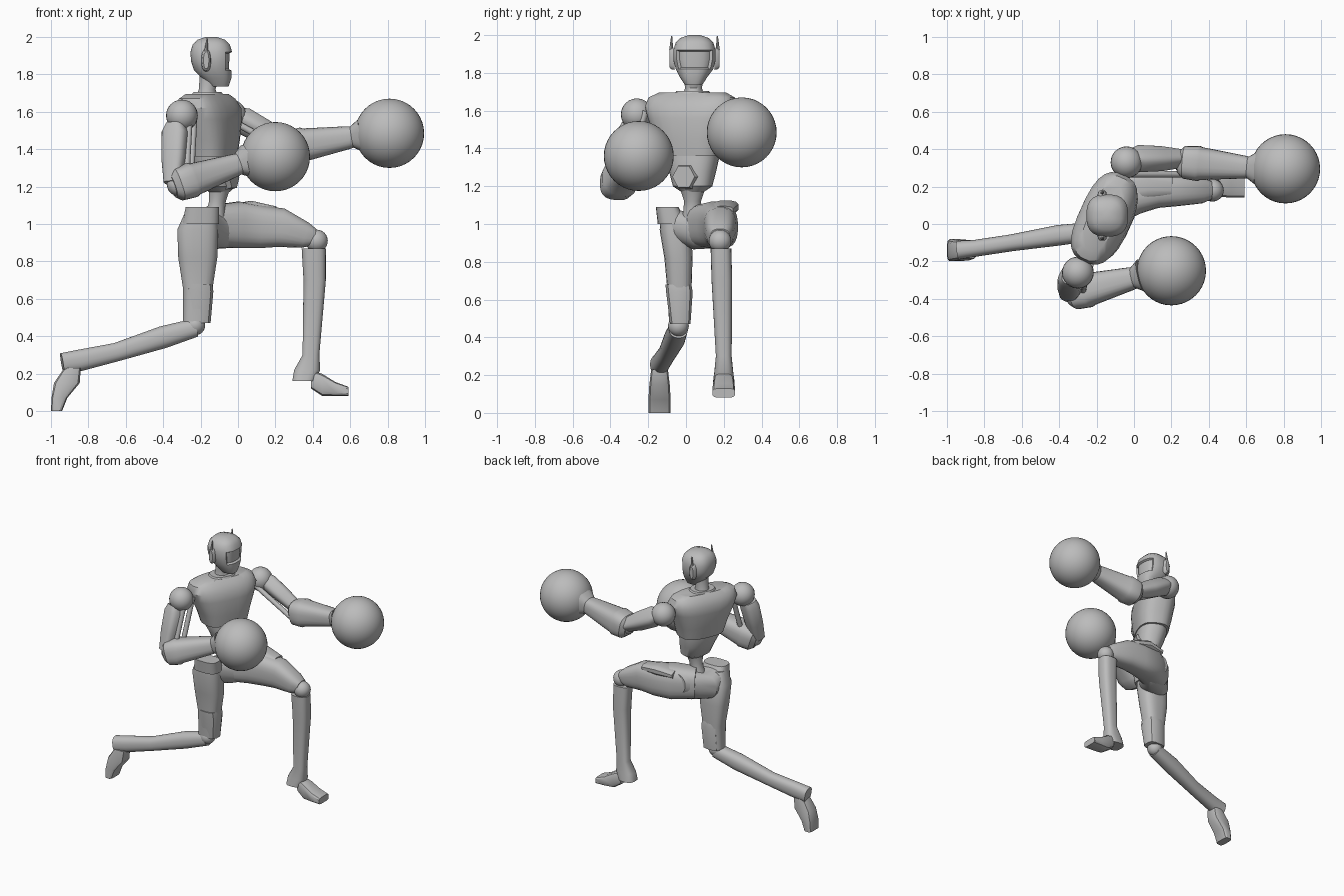
import bpy
import bmesh
import math
from mathutils import Vector

cube = bpy.data.objects.get("Cube")
if cube:
    bpy.data.objects.remove(cube, do_unlink=True)

# One grey for the whole figure
GREY = (.5, .5, .5, 1)
grey = bpy.data.materials.new("plain grey")
grey.use_nodes = True
grey.diffuse_color = GREY
grey.node_tree.nodes["Principled BSDF"].inputs["Base Color"].default_value = GREY

AXIS_X, AXIS_Y, AXIS_Z = Vector((1, 0, 0)), Vector((0, 1, 0)), Vector((0, 0, 1))
SHOULDER_LINE = Vector((.41, .91, 0))     # the torso is twisted
FORWARD = Vector((.91, -.41, 0))


def finish(name, bm, sharp=35):
    """Turn a bmesh into a shaded object."""
    bmesh.ops.recalc_face_normals(bm, faces=bm.faces[:])
    mesh = bpy.data.meshes.new(name)
    bm.to_mesh(mesh)
    bm.free()
    mesh.materials.append(grey)
    obj = bpy.data.objects.new(name, mesh)
    bpy.context.collection.objects.link(obj)
    bpy.ops.object.select_all(action="DESELECT")
    obj.select_set(True)
    bpy.context.view_layer.objects.active = obj
    bpy.ops.object.shade_smooth_by_angle(angle=math.radians(sharp))
    return obj


def loft_mesh(rings, wide=AXIS_Y, axis=None, sides=24, power=2.4):
    """Skin rings (x, y, z, half width along wide, half depth)."""
    bm = bmesh.new()
    centres = [Vector(ring[:3]) for ring in rings]
    loops = []
    for i, ring in enumerate(rings):
        along = axis or centres[min(i + 1, len(rings) - 1)] - centres[max(i - 1, 0)]
        along = along.normalized()
        u = (wide - along * along.dot(wide)).normalized()
        v = along.cross(u)
        loop = []
        for k in range(sides):
            angle = math.tau * (k + .5) / sides
            c, s = math.cos(angle), math.sin(angle)
            c = math.copysign(abs(c) ** (2 / power), c)
            s = math.copysign(abs(s) ** (2 / power), s)
            loop.append(bm.verts.new(centres[i] + u * c * ring[3] + v * s * ring[4]))
        loops.append(loop)
    for low, high in zip(loops, loops[1:]):
        for k in range(sides):
            n = (k + 1) % sides
            bm.faces.new((low[k], low[n], high[n], high[k]))
    bm.faces.new(loops[0])
    bm.faces.new(loops[-1])
    bmesh.ops.recalc_face_normals(bm, faces=bm.faces[:])
    return bm


def loft(name, rings, **options):
    return finish(name, loft_mesh(rings, **options))


def ball(name, centre, radius, segments=24):
    bm = bmesh.new()
    bmesh.ops.create_uvsphere(bm, u_segments=segments, v_segments=segments // 2, radius=radius)
    bmesh.ops.translate(bm, verts=bm.verts[:], vec=centre)
    return finish(name, bm, 60)


def rod(name, start, end, radius, tip=None, sides=12):
    tip = radius if tip is None else tip
    return loft(name, [(*start, radius, radius), (*end, tip, tip)],
                wide=FORWARD, sides=sides, power=2)


# Head with a sunken visor
head = loft_mesh([
    (-.10, .04, 1.735, .045, .05), (-.115, .04, 1.78, .075, .08),
    (-.135, .045, 1.82, .10, .10), (-.142, .045, 1.87, .113, .11),
    (-.143, .045, 1.92, .113, .112), (-.143, .045, 1.96, .10, .10),
    (-.143, .045, 1.985, .075, .075), (-.143, .045, 2, .03, .03)],
    axis=AXIS_Z, power=2.6)
visor = [f for f in head.faces if f.normal.x > .5 and 1.82 < f.calc_center_median().z < 1.93]
bmesh.ops.inset_region(head, faces=visor, thickness=.008, depth=-.014)
finish("head", head)
loft("neck", [(-.165, .04, 1.66, .065, .065), (-.165, .04, 1.72, .045, .045),
              (-.15, .04, 1.79, .055, .055)], axis=AXIS_Z, power=2)

# Ear pods and their spikes
for label, side in (("near", -1), ("far", 1)):
    y = .045 + side * .105
    loft("ear_pod_" + label, [(-.17, y, 1.875, .026, .06),
                              (-.17, y + side * .02, 1.875, .022, .055),
                              (-.17, y + side * .028, 1.875, .014, .045)],
         wide=AXIS_X, axis=AXIS_Y)
    rod("ear_spike_" + label, (-.17, y + side * .018, 1.92), (-.165, y + side * .016, 1.995), .011, .003, 8)

# Torso
loft("chest", [
    (-.14, .03, 1.36, .165, .115), (-.145, .03, 1.45, .19, .13),
    (-.155, .03, 1.56, .235, .14), (-.16, .03, 1.62, .255, .135),
    (-.165, .03, 1.67, .24, .105), (-.165, .035, 1.695, .19, .075)],
    wide=SHOULDER_LINE, axis=AXIS_Z, power=2.8)
loft("collar", [(-.163, .035, 1.67, .11, .09), (-.163, .035, 1.705, .085, .07)],
     wide=SHOULDER_LINE, axis=AXIS_Z)
loft("abdomen", [
    (-.10, .035, 1.17, .06, .05), (-.105, .035, 1.20, .105, .08),
    (-.12, .035, 1.28, .125, .10), (-.135, .03, 1.34, .145, .107),
    (-.14, .03, 1.40, .15, .107)], wide=SHOULDER_LINE, axis=AXIS_Z)
belly = Vector((-.115, .03, 1.25))
loft("belly_plate", [(*(belly + FORWARD * .07), .075, .075),
                     (*(belly + FORWARD * .105), .065, .065)],
     wide=AXIS_Z, sides=6, power=2)
loft("waist", [(-.13, .035, .98, .07, .07), (-.12, .035, 1.07, .05, .05),
               (-.11, .035, 1.12, .045, .045), (-.10, .035, 1.18, .065, .055)],
     axis=AXIS_Z, power=2)

# Hips
loft("pelvis", [(-.20, -.13, 1.04, .06, .045), (-.20, -.06, .99, .10, .09),
                (-.16, .04, .96, .13, .095), (-.08, .13, .98, .13, .11),
                (-.03, .21, 1.01, .11, .08)],
     wide=AXIS_X, axis=AXIS_Y)
loft("rear_hip_crest", [(-.20, -.07, 1.0, .08, .10), (-.19, -.10, 1.09, .06, .09)],
     axis=AXIS_Z, power=3)

# Rear leg, trailing
loft("rear_thigh", [
    (-.20, -.07, 1.06, .06, .085), (-.215, -.055, .97, .085, .11),
    (-.215, -.04, .82, .075, .105), (-.215, -.035, .66, .065, .08),
    (-.225, -.035, .48, .055, .07)], axis=AXIS_Z, power=2.8)
loft("rear_knee_guard", [(-.205, -.04, .68, .07, .07), (-.205, -.035, .64, .072, .075),
                         (-.215, -.03, .47, .055, .07)],
     axis=AXIS_Z, sides=12, power=3)
ball("rear_knee", (-.23, -.04, .46), .055)
loft("rear_shin", [
    (-.23, -.04, .445, .05, .05), (-.40, -.06, .395, .055, .06),
    (-.65, -.10, .315, .045, .05), (-.85, -.13, .27, .045, .058),
    (-.94, -.14, .255, .05, .055)])
loft("rear_foot", [
    (-.885, -.14, .23, .045, .045), (-.915, -.14, .15, .055, .07),
    (-.955, -.14, .07, .06, .043), (-.97, -.14, 0, .06, .03)],
    axis=AXIS_Z, sides=12, power=4)

# Lead leg, bent forward
loft("lead_thigh", [
    (-.14, .08, .99, .10, .11), (0, .16, .995, .11, .125),
    (.12, .18, .985, .095, .115), (.23, .18, .98, .085, .105),
    (.36, .18, .94, .07, .07), (.41, .18, .93, .05, .045)], power=2.8)
loft("lead_hip_flap", [(-.05, .19, 1.08, .07, .025), (.07, .21, 1.09, .07, .035),
                       (.20, .20, 1.07, .05, .025)], sides=12, power=3)
ball("lead_knee", (.42, .18, .91), .06)
loft("lead_shin", [
    (.405, .185, .87, .055, .065), (.41, .19, .70, .055, .06),
    (.39, .20, .30, .042, .045), (.37, .20, .22, .05, .07),
    (.35, .20, .16, .058, .06)], axis=AXIS_Z, power=2.8)
loft("lead_foot", [
    (.39, .20, .17, .04, .05), (.45, .20, .14, .055, .06),
    (.52, .20, .118, .06, .038), (.59, .20, .105, .06, .025)],
    axis=AXIS_X, sides=12, power=4)


def arm(label, shoulder, elbow, wrist, glove, spread):
    """Split upper arm, flared forearm and round glove; spread is the gap to the inner bars."""
    shoulder, elbow, wrist, glove, spread = map(Vector, (shoulder, elbow, wrist, glove, spread))
    ball(label + "_shoulder", shoulder, .085)
    shell = [(*(shoulder.lerp(elbow, t) - spread), a, b)
             for t, a, b in ((.1, .05, .05), (.22, .07, .06), (.6, .065, .055), (.95, .045, .045))]
    loft(label + "_upper_arm", shell, wide=FORWARD, power=3)
    for k, shift in enumerate((-.03, .03)):
        gap = spread * 1.8 + SHOULDER_LINE * shift
        rod(label + "_arm_bar_" + "ab"[k], shoulder + gap, elbow + gap, .018)
    ball(label + "_elbow", elbow, .06)
    reach = wrist - elbow
    parts = ((-.08, .06), (0, .088), (.2, .095), (.24, .088), (.85, .062), (.92, .058), (1.05, .09))
    loft(label + "_forearm", [(*(elbow + reach * t), r, r) for t, r in parts], power=2.8)
    ball(label + "_glove", glove, .185, 40)


arm("guard", (-.30, -.26, 1.58), (-.32, -.37, 1.21), (.03, -.28, 1.33), (.20, -.25, 1.36), (.03, .01, .01))
arm("punch", (-.04, .33, 1.58), (.27, .33, 1.41), (.64, .30, 1.47), (.81, .295, 1.485), (0, -.02, -.01))
